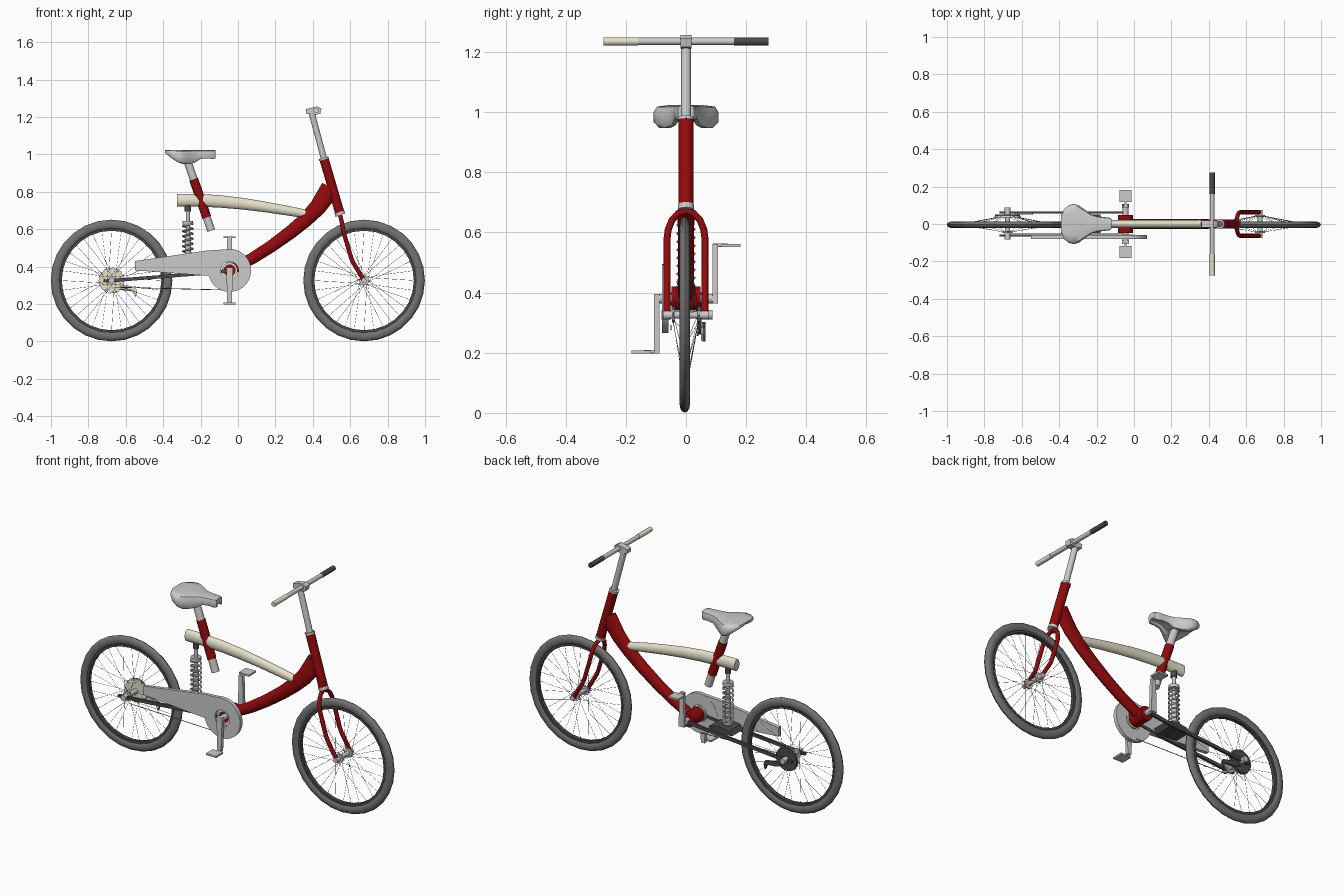
import bpy, bmesh
from math import sin, cos, pi, radians, tau
from mathutils import Vector as V

if "Cube" in bpy.data.objects:
    bpy.data.objects.remove(bpy.data.objects["Cube"])


def material(name, r, g, b):
    m = bpy.data.materials.new(name)
    m.diffuse_color = (r, g, b, 1)
    m.use_nodes = True
    m.node_tree.nodes["Principled BSDF"].inputs["Base Color"].default_value = m.diffuse_color
    return m


RED = material("red_paint", 0.29, 0.003, 0.004)
CREAM = material("cream_paint", 0.78, 0.75, 0.6)
RUBBER = material("rubber", 0.17, 0.17, 0.17)
DARK = material("dark_metal", 0.07, 0.07, 0.075)


def finish(name, bm, mat=None, angle=40):
    bmesh.ops.recalc_face_normals(bm, faces=bm.faces[:])
    me = bpy.data.meshes.new(name)
    bm.to_mesh(me)
    bm.free()
    me.shade_smooth()
    me.set_sharp_from_angle(angle=radians(angle))
    if mat:
        me.materials.append(mat)
    ob = bpy.data.objects.new(name, me)
    bpy.context.scene.collection.objects.link(ob)
    return ob


def loft(name, rings, mat=None, wrap=False, angle=40):
    """Skin a list of equal-sized closed rings."""
    bm = bmesh.new()
    vs = [[bm.verts.new(p) for p in r] for r in rings]
    n = len(vs[0])
    for i in range(len(vs) if wrap else len(vs) - 1):
        a, b = vs[i], vs[(i + 1) % len(vs)]
        for j in range(n):
            k = (j + 1) % n
            bm.faces.new((a[j], a[k], b[k], b[j]))
    if not wrap:
        bm.faces.new(vs[0])
        bm.faces.new(vs[-1])
    return finish(name, bm, mat, angle)


def rods(name, segs, r, mat=None, n=16):
    """Straight cylinders between pairs of points, in one object."""
    bm = bmesh.new()
    for p, q in segs:
        p, q = V(p), V(q)
        d = q - p
        mx = d.to_track_quat('Z', 'Y').to_matrix().to_4x4()
        mx.translation = (p + q) / 2
        bmesh.ops.create_cone(bm, cap_ends=True, segments=n, radius1=r, radius2=r,
                              depth=d.length, matrix=mx)
    return finish(name, bm, mat)


def beam(name, path, mat, n=20):
    """Curved oval tube in the XZ plane; path of (x, z, half_width_y, half_height)."""
    rings = []
    for i, (x, z, hy, hn) in enumerate(path):
        a, b = path[max(i - 1, 0)], path[min(i + 1, len(path) - 1)]
        t = V((b[0] - a[0], 0, b[1] - a[1])).normalized()
        nrm = V((-t.z, 0, t.x))
        rings.append([V((x, 0, z)) + V((0, hy * cos(tau * k / n), 0)) + nrm * hn * sin(tau * k / n)
                      for k in range(n)])
    return loft(name, rings, mat)


def revolve(name, c, profile, n, mat=None):
    """Closed (radius, y) profile spun about a Y axle through c."""
    return loft(name, [[(c[0] + r * cos(tau * i / n), c[1] + y, c[2] + r * sin(tau * i / n))
                        for r, y in profile] for i in range(n)], mat, wrap=True)


def washer(name, c, r0, r1, hy, n=32, mat=None):
    return revolve(name, c, [(r0, -hy), (r1, -hy), (r1, hy), (r0, hy)], n, mat)


def prism(name, outline, y0, y1, mat=None):
    return loft(name, [[(x, y, z) for x, z in outline] for y in (y0, y1)], mat, angle=30)


def wire(name, pts, r, mat=None):
    """Round tube along any path."""
    cu = bpy.data.curves.new(name, 'CURVE')
    cu.dimensions = '3D'
    cu.bevel_depth, cu.bevel_resolution, cu.use_fill_caps = r, 2, True
    sp = cu.splines.new('POLY')
    sp.points.add(len(pts) - 1)
    for q, p in zip(sp.points, pts):
        q.co = (*p, 1)
    if mat:
        cu.materials.append(mat)
    ob = bpy.data.objects.new(name, cu)
    bpy.context.scene.collection.objects.link(ob)
    return ob


# Wheels: tyre, rim, hub, crossed spokes
REAR, FRONT = (-0.676, -0.004, 0.326), (0.674, -0.004, 0.326)
for label, c in (("rear", REAR), ("front", FRONT)):
    tyre = [(0.299 + 0.026 * cos(tau * k / 12), 0.017 * sin(tau * k / 12)) for k in range(12)]
    revolve(label + "_tyre", c, tyre, 28, RUBBER)
    washer(label + "_rim", c, 0.266, 0.279, 0.011, 28, DARK)
    rods(label + "_hub", [((c[0], -0.075, c[2]), (c[0], 0.075, c[2]))], 0.013)
    for s in (-1, 1):
        washer(label + "_hub_flange", (c[0], s * 0.043, c[2]), 0.01, 0.026, 0.004, 20)
    spokes = []
    for i in range(32):
        a = tau * i / 32
        b = a + (0.7 if i % 4 < 2 else -0.7)
        spokes.append(((c[0] + 0.024 * cos(b), 0.043 * (-1) ** i, c[2] + 0.024 * sin(b)),
                       (c[0] + 0.27 * cos(a), c[1], c[2] + 0.27 * sin(a))))
    rods(label + "_spokes", spokes, 0.0008, RUBBER, 4)

# Head tube, collars and fork
rods("head_tube", [((0.46, 0, 0.975), (0.545, 0, 0.685))], 0.025, RED, 24)
rods("head_collars", [((0.457, 0, 0.982), (0.46, 0, 0.972)), ((0.542, 0, 0.692), (0.548, 0, 0.675))], 0.027)
leg = [(0.674, 0.063, 0.325), (0.614, 0.063, 0.425), (0.604, 0.063, 0.45), (0.566, 0.063, 0.58),
       (0.56, 0.059, 0.61), (0.554, 0.046, 0.642), (0.549, 0.025, 0.664)]
wire("fork", leg + [(0.547, 0, 0.671)] + [(x, -y, z) for x, y, z in reversed(leg)], 0.0115, RED)
for s in (-1, 1):
    rods("fork_dropout", [((0.674, s * 0.052, 0.325), (0.674, s * 0.076, 0.325))], 0.014)

# Stem, clamp, handlebar and grips
rods("stem", [((0.392, 0, 1.23), (0.46, 0, 0.975))], 0.0165)
prism("stem_clamp", [(0.365, 1.218), (0.41, 1.212), (0.44, 1.217), (0.446, 1.245), (0.425, 1.257),
                     (0.362, 1.242)], -0.018, 0.018)
rods("handlebar", [((0.418, -0.165, 1.235), (0.418, 0.165, 1.235))], 0.0125)
for s, m in ((-1, CREAM), (1, DARK)):
    rods("grip", [((0.418, s * 0.16, 1.235), (0.418, s * 0.275, 1.235))], 0.0138, m)

# Frame: curved down tube, top beam, bottom bracket shell
beam("down_tube", [(0.494, 0.823, 0.02, 0.05), (0.466, 0.775, 0.022, 0.05), (0.425, 0.716, 0.025, 0.045),
                   (0.36, 0.649, 0.026, 0.039), (0.28, 0.583, 0.027, 0.036), (0.18, 0.51, 0.027, 0.033),
                   (0.08, 0.446, 0.027, 0.031), (-0.03, 0.388, 0.027, 0.028)], RED)
beam("top_beam", [(-0.325, 0.755, 0.022, 0.034), (-0.22, 0.755, 0.022, 0.034), (-0.1, 0.749, 0.022, 0.033),
                  (0.02, 0.737, 0.022, 0.031), (0.14, 0.72, 0.022, 0.028), (0.25, 0.702, 0.022, 0.026),
                  (0.36, 0.682, 0.02, 0.023)], CREAM)
BB = V((-0.045, 0, 0.38))
rods("bottom_bracket", [(BB + V((0, -0.048, 0)), BB + V((0, 0.048, 0)))], 0.04, RED, 24)

# Seat post and saddle
top, low = V((-0.277, 0, 0.985)), V((-0.143, 0, 0.592))
rods("seat_post", [(top, low)], 0.0215)
rods("seat_post_sleeve", [(top.lerp(low, 0.30), top.lerp(low, 0.82))], 0.0245, RED, 24)
section = [(-1, .85), (-1, .35), (-.9, .08), (-.55, 0), (.55, 0), (.9, .08), (1, .35), (1, .85),
           (.9, 1), (.65, 1), (.4, .7), (-.4, .7), (-.65, 1), (-.9, 1)]
stations = [(-.39, .045, 1.008), (-.375, .078, .996), (-.35, .1, .976), (-.32, .108, .957), (-.295, .1, .948),
            (-.265, .078, .948), (-.23, .053, .956), (-.2, .042, .976), (-.16, .037, .979), (-.132, .034, .975),
            (-.12, .026, .978)]
loft("saddle", [[(x, f * w, 1.023 - g * (1.023 - zb)) for f, g in section] for x, w, zb in stations], angle=50)

# Coil shock between beam and swingarm
SX = -0.268
rods("shock_body", [((SX, 0, 0.39), (SX, 0, 0.56))], 0.016)
rods("shock_shaft", [((SX, 0, 0.54), (SX, 0, 0.70))], 0.011)
rods("shock_caps", [((SX, 0, 0.625), (SX, 0, 0.645)), ((SX, 0, 0.405), (SX, 0, 0.42))], 0.028)
rods("shock_mount", [((SX, 0, 0.695), (SX, 0, 0.73))], 0.017, DARK)
wire("shock_spring", [(SX + 0.027 * cos(tau * i / 16), 0.027 * sin(tau * i / 16), 0.415 + 0.215 * i / 128)
                      for i in range(129)], 0.0048)

# Swingarm: bracket and two stays
prism("swingarm_bracket", [(-.33, .365), (-.2, .357), (-.18, .383), (-.24, .4), (-.31, .39)], -0.052, 0.052, DARK)
for s in (-1, 1):
    prism("swingarm_stay", [(-.72, .318), (-.69, .315), (-.15, .358), (-.05, .37), (-.05, .388), (-.16, .375),
                            (-.69, .333), (-.72, .331)], s * 0.055, s * 0.068, DARK)

# Chain guard: ring around the crank plus a tapering arm
GY = -0.069
washer("chain_guard_ring", (BB.x, GY, BB.z), 0.047, 0.115, 0.011, 40)
arc = [(BB.x + 0.113 * cos(radians(a)), BB.z + 0.113 * sin(radians(a))) for a in (195, 170, 145, 120, 95)]
prism("chain_guard_arm", [(-.55, .38)] + arc + [(-.16, .487), (-.55, .43)], GY - 0.01, GY + 0.01)
washer("chainring", (BB.x, GY + 0.008, BB.z), 0.03, 0.042, 0.006, 32, CREAM)
rods("chain", [((-0.66, -0.05, 0.29), (-0.06, -0.05, 0.275))], 0.002, RUBBER, 6)

# Cranks and pedals, one down on the near side and one up on the far side
rods("crank_axle", [(BB + V((0, -0.105, 0)), BB + V((0, 0.105, 0)))], 0.016)
for s in (-1, 1):
    z0, z1 = BB.z - s * 0.016, BB.z + s * 0.182
    x = BB.x
    prism("crank", [(x - .018, z0), (x + .018, z0), (x + .012, z1), (x - .012, z1)], s * 0.088, s * 0.107)
    z = BB.z + s * 0.177
    rods("pedal_spindle", [((x, s * 0.09, z), (x, s * 0.14, z))], 0.006)
    prism("pedal", [(x - .032, z - .005), (x + .032, z - .005), (x + .032, z + .005), (x - .032, z + .005)],
          s * 0.118, s * 0.182)

# Rear sprocket and derailleur on the far side
teeth = [(REAR[0] + r * cos(tau * i / 72), REAR[2] + r * sin(tau * i / 72))
         for i, r in ((i, 0.07 if i % 4 < 2 else 0.066) for i in range(72))]
prism("sprocket_inner", teeth, 0.036, 0.042, CREAM)
rods("sprocket_outer", [((REAR[0], 0.042, REAR[2]), (REAR[0], 0.052, REAR[2]))], 0.066, DARK, 32)
prism("derailleur", [(-.66, .29), (-.62, .302), (-.545, .285), (-.54, .262), (-.548, .237), (-.56, .268),
                     (-.63, .275)], 0.055, 0.065, DARK)
prism("derailleur_cage", [(-.64, .285), (-.62, .302), (-.545, .285), (-.54, .262), (-.55, .24), (-.56, .268)],
      0.05, 0.055, CREAM)
rods("rear_axle_nuts", [((REAR[0], -0.082, REAR[2]), (REAR[0], -0.05, REAR[2])),
                        ((REAR[0], 0.05, REAR[2]), (REAR[0], 0.088, REAR[2]))], 0.016)
